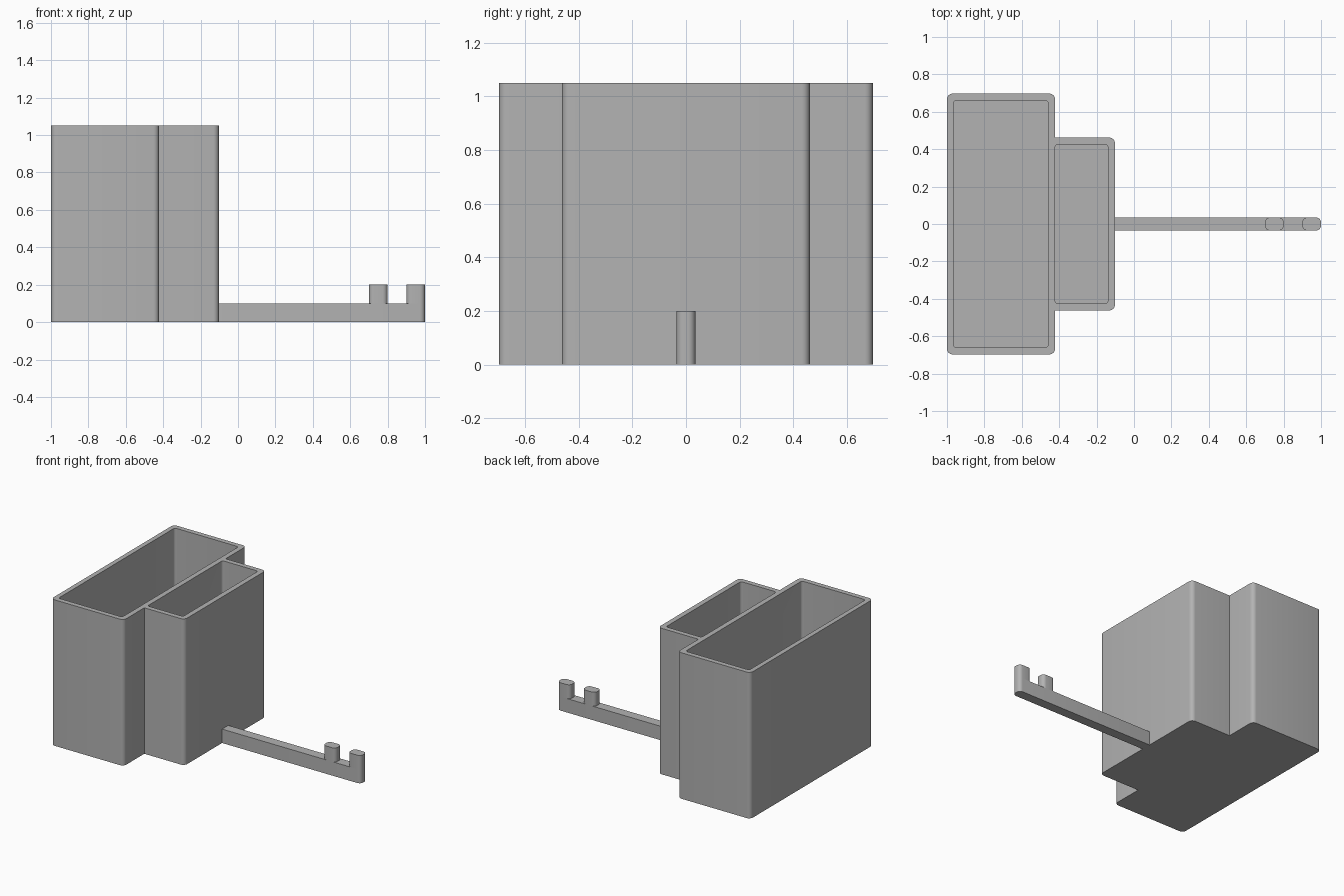
import bpy
import math

cube = bpy.data.objects.get("Cube")
if cube:
    bpy.data.objects.remove(cube, do_unlink=True)

grey = bpy.data.materials.new("plain grey")
grey.use_nodes = True
colour = (0.45, 0.45, 0.45, 1)
grey.diffuse_color = colour
grey.node_tree.nodes["Principled BSDF"].inputs["Base Color"].default_value = colour

HEIGHT = 1.05
FLOOR = 0.036


def rounded_prism(name, x0, x1, half_y, z0, z1, radius, steps=6):
    """Upright block with rounded vertical corners."""
    outline = []
    corners = [(x1, 1, 1), (x0, -1, 1), (x0, -1, -1), (x1, 1, -1)]
    for quarter, (x, sx, sy) in enumerate(corners):
        for i in range(steps + 1):
            a = (quarter + i / steps) * math.pi / 2
            outline.append((x - sx * radius + radius * math.cos(a),
                            sy * (half_y - radius) + radius * math.sin(a)))
    n = len(outline)
    verts = [(x, y, z) for z in (z0, z1) for x, y in outline]
    faces = [tuple(reversed(range(n))), tuple(range(n, 2 * n))]
    faces += [(i, (i + 1) % n, n + (i + 1) % n, n + i) for i in range(n)]
    mesh = bpy.data.meshes.new(name)
    mesh.from_pydata(verts, [], faces)
    mesh.materials.append(grey)
    obj = bpy.data.objects.new(name, mesh)
    bpy.context.collection.objects.link(obj)
    return obj


def combine(target, tool, operation):
    """Apply a boolean and discard the tool."""
    tool.hide_render = True
    mod = target.modifiers.new("combine", 'BOOLEAN')
    mod.operation = operation
    mod.solver = 'EXACT'
    mod.object = tool
    bpy.context.view_layer.objects.active = target
    bpy.ops.object.modifier_apply(modifier=mod.name)
    bpy.data.objects.remove(tool, do_unlink=True)


# Two joined open bins that share the wall between them
bins = rounded_prism("joined_bins", -1, -0.422, 0.697, 0, HEIGHT, 0.03)
combine(bins, rounded_prism("small_bin", -0.5, -0.102, 0.462, 0, HEIGHT, 0.03), 'UNION')
for name, x0, x1, half_y in [("large_cavity", -0.966, -0.459, 0.661),
                             ("small_cavity", -0.422, -0.139, 0.426)]:
    combine(bins, rounded_prism(name, x0, x1, half_y, FLOOR, HEIGHT + 0.1, 0.018),
            'DIFFERENCE')

# Long arm with two upright pegs near its tip
arm = rounded_prism("arm", -0.135, 1, 0.035, 0, 0.1, 0.027)
inner_peg = rounded_prism("inner_peg", 0.7, 0.8, 0.035, 0.1, 0.2, 0.027)
end_peg = rounded_prism("end_peg", 0.9, 1, 0.035, 0.1, 0.2, 0.027)

# Smooth the rounded corners, keep the other edges crisp
bpy.ops.object.select_all(action='DESELECT')
for obj in (bins, arm, inner_peg, end_peg):
    obj.select_set(True)
bpy.context.view_layer.objects.active = bins
bpy.ops.object.shade_smooth_by_angle(angle=math.radians(30))
